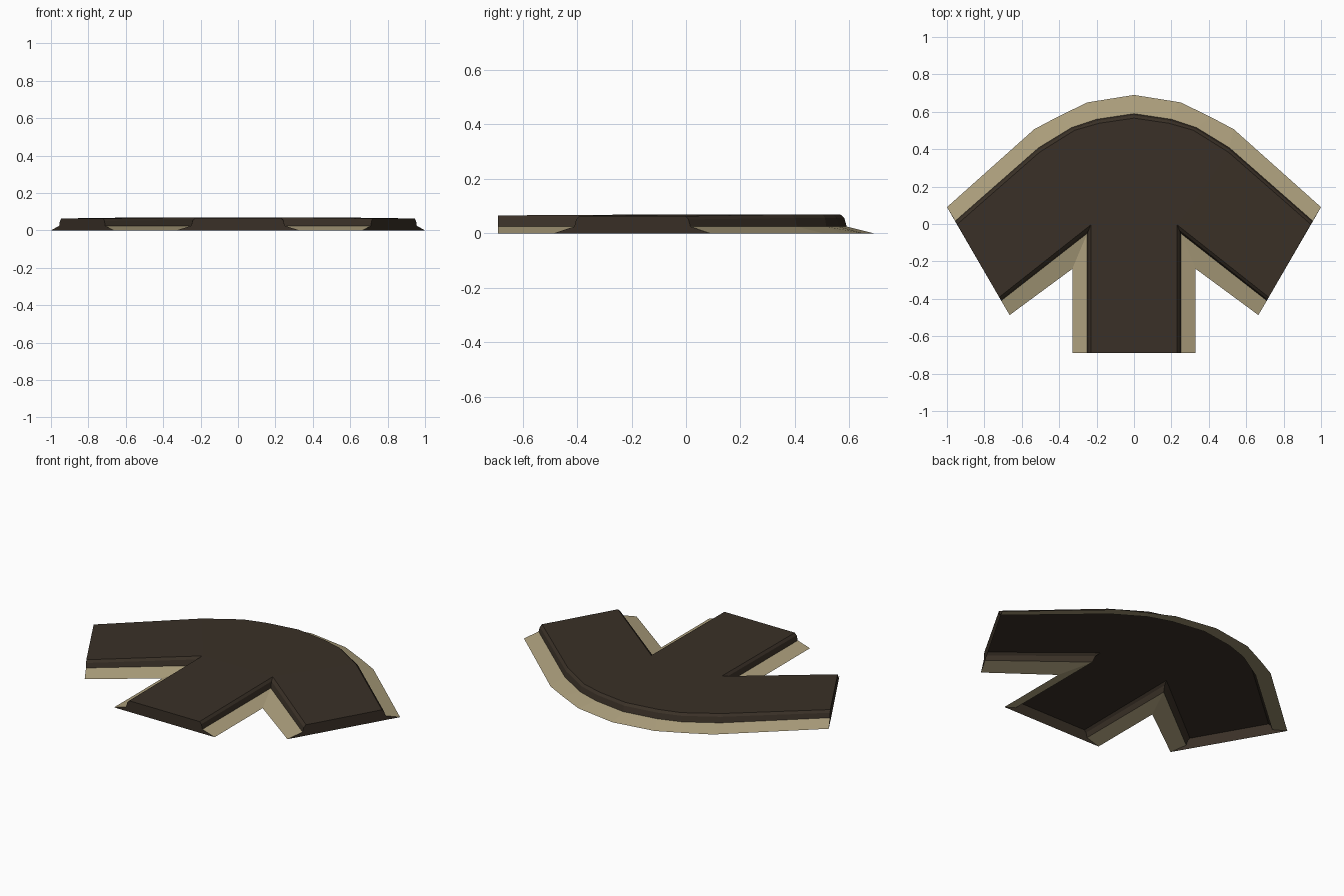
import bpy

if "Cube" in bpy.data.objects:
    bpy.data.objects.remove(bpy.data.objects["Cube"])

def material(name, rgb):
    m = bpy.data.materials.new(name)
    m.diffuse_color = (*rgb, 1.0)
    m.use_nodes = True
    m.node_tree.nodes["Principled BSDF"].inputs["Base Color"].default_value = m.diffuse_color
    return m

ASPHALT = material("dark asphalt", (0.042, 0.030, 0.020))
SAND = material("sandy verge", (0.42, 0.35, 0.205))

# Right half of the plan: skirt foot, kerb foot, and top height at each corner
HALF = [
    ((0.00, 0.69), (0.00, 0.59), 0.070),
    ((0.25, 0.65), (0.20, 0.56), 0.070),
    ((0.41, 0.572), (0.335, 0.515), 0.070),
    ((0.533, 0.507), (0.51, 0.408), 0.070),
    ((1.00, 0.09), (0.956, 0.016), 0.064),     # arm end, back corner
    ((0.665, -0.487), (0.71, -0.41), 0.064),   # arm end, front corner
    ((0.33, -0.24), (0.25, -0.05), 0.070),     # notch
    ((0.33, -0.69), (0.25, -0.69), 0.066),     # stem end
]
N = len(HALF)
ENDS = {4}  # segment without side faces: the arm's cut end

def ring_points(i, side):
    """Profile at corner i: skirt foot, kerb foot, kerb shoulder, top edge."""
    o, k, top = HALF[i]
    pts = []
    for t, z in ((0, 0), (1, 0.025), (1.09, top - 0.013), (1.24, top)):
        x = o[0] + (k[0] - o[0]) * t
        y = o[1] + (k[1] - o[1]) * t
        pts.append((side * x, y, z))
    return pts

def build(name, mat, polygons):
    verts, index, faces = [], {}, []
    for poly in polygons:
        face = []
        for p in poly:
            key = tuple(round(c, 5) for c in p)
            if key not in index:
                index[key] = len(verts)
                verts.append(key)
            face.append(index[key])
        faces.append(face)
    me = bpy.data.meshes.new(name)
    me.from_pydata(verts, [], faces)
    me.materials.append(mat)
    me.update()
    ob = bpy.data.objects.new(name, me)
    bpy.context.collection.objects.link(ob)
    return ob

R = [ring_points(i, 1) for i in range(N)]
L = [ring_points(i, -1) for i in range(N)]

skirt, road = [], []
for P, flip in ((R, False), (L, True)):
    def wind(poly):
        return poly[::-1] if flip else poly
    # Sloping verge, kerb wall and bevel along each side
    for i in range(N - 1):
        if i in ENDS:
            continue
        for r in range(3):
            quad = wind([P[i][r], P[i][r + 1], P[i + 1][r + 1], P[i + 1][r]])
            (skirt if r == 0 else road).append(quad)
    # Cut end of the arm and the arm's road surface
    road.append(wind(P[4] + P[5][::-1]))
    road.append(wind([P[i][3] for i in (6, 5, 4, 3)]))

# Cut end of the stem
road.append(R[7] + L[7][::-1])
# Road surface of stem and central bend
road.append([L[6][3], L[7][3], R[7][3], R[6][3]])
road.append([L[6][3], R[6][3]] + [R[i][3] for i in (3, 2, 1, 0)]
            + [L[i][3] for i in (1, 2, 3)])

build("road_surface", ASPHALT, road)
build("verge_skirt", SAND, skirt)
